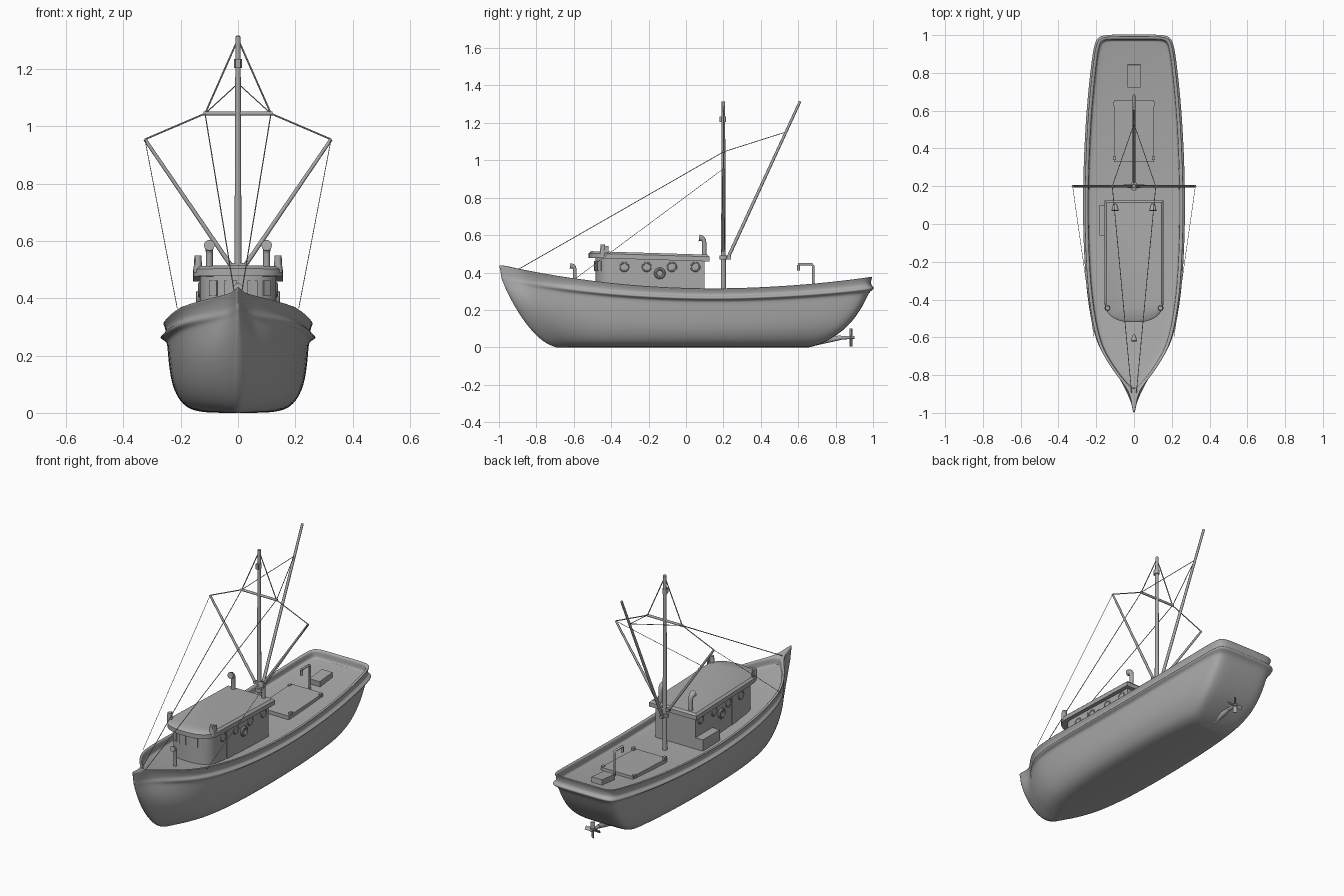
import bpy, bmesh, math
from mathutils import Vector

if "Cube" in bpy.data.objects:
    bpy.data.objects.remove(bpy.data.objects["Cube"])

grey = bpy.data.materials.new("plain grey")
grey.use_nodes = True
COLOUR = (0.4, 0.4, 0.4, 1)
grey.diffuse_color = COLOUR
grey.node_tree.nodes["Principled BSDF"].inputs["Base Color"].default_value = COLOUR


def finish(ob, name):
    ob.name = name
    ob.data.materials.append(grey)
    return ob


def mesh(name, verts, faces):
    me = bpy.data.meshes.new(name)
    me.from_pydata(verts, [], faces)
    bm = bmesh.new()
    bm.from_mesh(me)
    bmesh.ops.remove_doubles(bm, verts=bm.verts, dist=1e-5)
    bmesh.ops.recalc_face_normals(bm, faces=bm.faces)
    bm.to_mesh(me)
    bm.free()
    ob = bpy.data.objects.new(name, me)
    bpy.context.collection.objects.link(ob)
    return finish(ob, name)


def box(name, centre, size, tilt=(0, 0, 0)):
    bpy.ops.mesh.primitive_cube_add(size=1, location=centre, rotation=tilt)
    ob = bpy.context.object
    ob.scale = size
    return finish(ob, name)


def rod(name, a, b, r, r2=None, sides=12):
    a, b = Vector(a), Vector(b)
    d = b - a
    bpy.ops.mesh.primitive_cone_add(vertices=sides, radius1=r, radius2=r if r2 is None else r2,
                                    depth=d.length, location=(a + b) / 2,
                                    rotation=d.to_track_quat('Z', 'Y').to_euler())
    return finish(bpy.context.object, name)


def ring(name, centre, r, minor):
    bpy.ops.mesh.primitive_torus_add(location=centre, rotation=(0, math.pi / 2, 0), major_radius=r,
                                     minor_radius=minor, major_segments=24, minor_segments=8)
    return finish(bpy.context.object, name)


def pipe(name, points, r):
    # each point is x, y, z and a radius factor
    cu = bpy.data.curves.new(name, 'CURVE')
    cu.dimensions = '3D'
    cu.bevel_depth = r
    cu.bevel_resolution = 3
    cu.use_fill_caps = True
    sp = cu.splines.new('POLY')
    sp.points.add(len(points) - 1)
    for p, (x, y, z, f) in zip(sp.points, points):
        p.co = (x, y, z, 1)
        p.radius = f
    ob = bpy.data.objects.new(name, cu)
    bpy.context.collection.objects.link(ob)
    return finish(ob, name)


def sheer(y):
    t = (0.15 - y) / 1.15 if y < 0.15 else (y - 0.15) / 0.85
    return 0.31 + (0.13 if y < 0.15 else 0.065) * t * t


# hull: stacked half outlines, from keel to rail and down to the deck
STATIONS = [-1, -.985, -.93, -.87, -.8, -.7, -.6, -.4, -.2, .05, .3, .6, .85, .96, .995, 1, 1]
UPPER = [0, .03, .06, .12, .34, .6, .78, .91, .97, 1, .985, .93, .83, .77, .68, .4, 0]
LOWER = [0, .1, .25, .4, .56, .72, .83, .94, .98, 1, .99, .95, .86, .79, .68, .4, 0]
# height fraction, half width, bow y, stern y
LEVELS = [(0, 0, -.7, .65), (0, .12, -.7, .66), (.04, .17, -.74, .71), (.12, .202, -.79, .77),
          (.3, .232, -.86, .865), (.55, .243, -.93, .935), (.74, .248, -.973, .97),
          (.8, .25, -.982, .982), (.83, .275, -.99, 1.005), (.865, .27, -.993, 1.003),
          (.89, .252, -.994, .988), (.97, .258, -1, .99), (1, .264, -1.008, .996)]
rows = []
for f, w, bow, stern in LEVELS:
    k = min(max((f - .5) / .36, 0), 1)
    row = []
    for s, up, low in zip(STATIONS, UPPER, LOWER):
        y = bow + (stern - bow) * (s + 1) / 2
        row.append((w * (low + (up - low) * k), y, f * sheer(y)))
    rows.append(row)
for inset, drop in ((.004, -.004), (.017, -.003), (.02, .008), (.021, .036), (.03, .041), (1, .039)):
    row = []
    for x, y, z in rows[len(LEVELS) - 1]:
        yy = min(max(y, -1 + min(inset * 7, .13)), .996 - min(inset, .03))
        row.append((max(x - inset, 0), yy, sheer(yy) - drop))
    rows.append(row)
n = len(STATIONS)
faces = [(i * n + j, i * n + j + 1, (i + 1) * n + j + 1, (i + 1) * n + j)
         for i in range(len(rows) - 1) for j in range(n - 1)]
hull = mesh("hull", [v for row in rows for v in row], faces)
mirror = hull.modifiers.new("mirror", 'MIRROR')
mirror.use_clip = True
hull.modifiers.new("smooth", 'SUBSURF').levels = 2
hull.modifiers["smooth"].render_levels = 2


# deckhouse with a rounded front
def house_outline(w, back, side, front, steps=20):
    pts = [(w, back)]
    for i in range(steps + 1):
        a = math.pi * i / steps
        c, s = math.cos(a), math.sin(a)
        pts.append((math.copysign(abs(c) ** .8, c) * w, side - (side - front) * s ** .8))
    return pts + [(-w, back)]


def prism(name, low, high, z0, z1, slope=0):
    m = len(low)
    verts = [(x, y, z - slope * (y + .5)) for ring_, z in ((low, z0), (high, z1)) for x, y in ring_]
    faces = [tuple(range(m)), tuple(range(m, 2 * m))]
    faces += [(i, (i + 1) % m, m + (i + 1) % m, m + i) for i in range(m)]
    return mesh(name, verts, faces)


wall = house_outline(.133, .1, -.38, -.485)
eave = house_outline(.157, .125, -.4, -.52)
crown = house_outline(.145, .115, -.4, -.505)
prism("deckhouse_walls", wall, wall, .24, .485)
prism("roof_rim", eave, eave, .478, .503, .03)
prism("roof_crown", eave, crown, .503, .514, .03)

# front windows follow the curved wall
for i in (5, 8, 11, 14):
    (x0, y0), (x1, y1) = wall[i], wall[i + 2]
    box("front_window", ((x0 + x1) / 2, (y0 + y1) / 2 - .002, .435),
        (math.hypot(x1 - x0, y1 - y0) * .85, .008, .055), (0, 0, math.atan2(y1 - y0, x1 - x0)))

# both sides of the deckhouse, roof fittings and rigging
for s in (-1, 1):
    for y in (-.33, -.21, -.075, .05):
        ring("porthole_rim", (s * .134, y, .43), .022, .005)
        rod("porthole_glass", (s * .13, y, .43), (s * .136, y, .43), .021, sides=24)
    ring("lifebuoy", (s * .139, -.14, .396), .023, .008)
    box("side_door", (s * .132, -.27, .37), (.008, .055, .17))
    rod("navigation_lamp", (s * .14, -.445, .49), (s * .14, -.445, .55), .016, .012)
    box("lamp_screen", (s * .147, -.435, .522), (.006, .04, .04))
    pipe("roof_vent", [(s * .1, .098, .48, 1), (s * .1, .098, .555, 1), (s * .1, .095, .573, 1.1),
                       (s * .1, .086, .583, 1.3), (s * .1, .07, .585, 1.6)], .012)
    tip = (s * .325, .2, .955)
    end = (s * .115, .2, 1.045)
    rod("outrigger_pole", (s * .025, .2, .515), tip, .008, .006)
    rod("bow_stay", end, (s * .012, -.9, .415), .002, sides=6)
    rod("masthead_stay", end, (0, .2, 1.305), .003, sides=6)
    rod("outrigger_rope", end, tip, .003, sides=6)
    rod("outrigger_guy", tip, (s * .212, -.595, .365), .0013, sides=6)
    rod("boom_rope", end, (0, .53, 1.15), .002, sides=6)
    for y in (.35, .635):
        box("hatch_clamp", (s * .103, y, .306), (.016, .02, .018))

# mast, crossbar and cargo boom
rod("mast", (0, .2, .25), (0, .2, 1.315), .0135, .009, 16)
rod("mast_head_band", (0, .2, 1.205), (0, .2, 1.235), .014)
box("mast_lamp", (0, .186, 1.22), (.016, .016, .03))
rod("mast_collar", (0, .2, .47), (0, .2, .49), .022, sides=16)
box("outrigger_bracket", (0, .2, .517), (.07, .02, .014))
box("boom_bracket", (0, .22, .48), (.018, .04, .018))
rod("crossbar", (-.12, .2, 1.045), (.12, .2, 1.045), .007)
rod("cargo_boom", (0, .225, .48), (0, .61, 1.315), .009, .007)

# deck fittings
box("cargo_hatch", (0, .492, .285), (.212, .326, .04), (.04, 0, 0))
box("stern_hatch", (0, .785, .32), (.07, .12, .04), (.09, 0, 0))
box("side_locker", (-.157, .02, .3), (.05, .16, .08))
pipe("davit", [(0, .68, .28, 1), (0, .68, .435, 1), (0, .672, .444, 1), (0, .6, .444, 1)], .007)
rod("davit_hook", (0, .602, .44), (0, .602, .41), .008)
pipe("foredeck_vent", [(0, -.594, .3, 1), (0, -.594, .415, 1), (0, -.598, .428, 1.1),
                       (0, -.606, .434, 1.3), (0, -.62, .436, 1.6)], .01)

# propeller
rod("propeller_shaft", (0, .66, .025), (0, .83, .052), .022, .012)
rod("propeller_hub", (0, .81, .05), (0, .9, .054), .01, .008)
for i in range(4):
    a = math.pi / 2 * i
    blade = box("propeller_blade", (.026 * math.sin(a), .882, .053 + .026 * math.cos(a)),
                (.022, .005, .044), (0, a, 0))
    blade.rotation_euler.rotate_axis('Z', .6)

# smooth shading with sharp edges kept
bpy.ops.object.select_all(action='DESELECT')
for ob in bpy.context.collection.objects:
    if ob.type == 'MESH':
        ob.select_set(True)
        bpy.context.view_layer.objects.active = ob
bpy.ops.object.shade_smooth_by_angle(angle=math.radians(40))
for p in hull.data.polygons:
    p.use_smooth = True
sharp = hull.data.attributes.get("sharp_edge")
if sharp:
    hull.data.attributes.remove(sharp)
